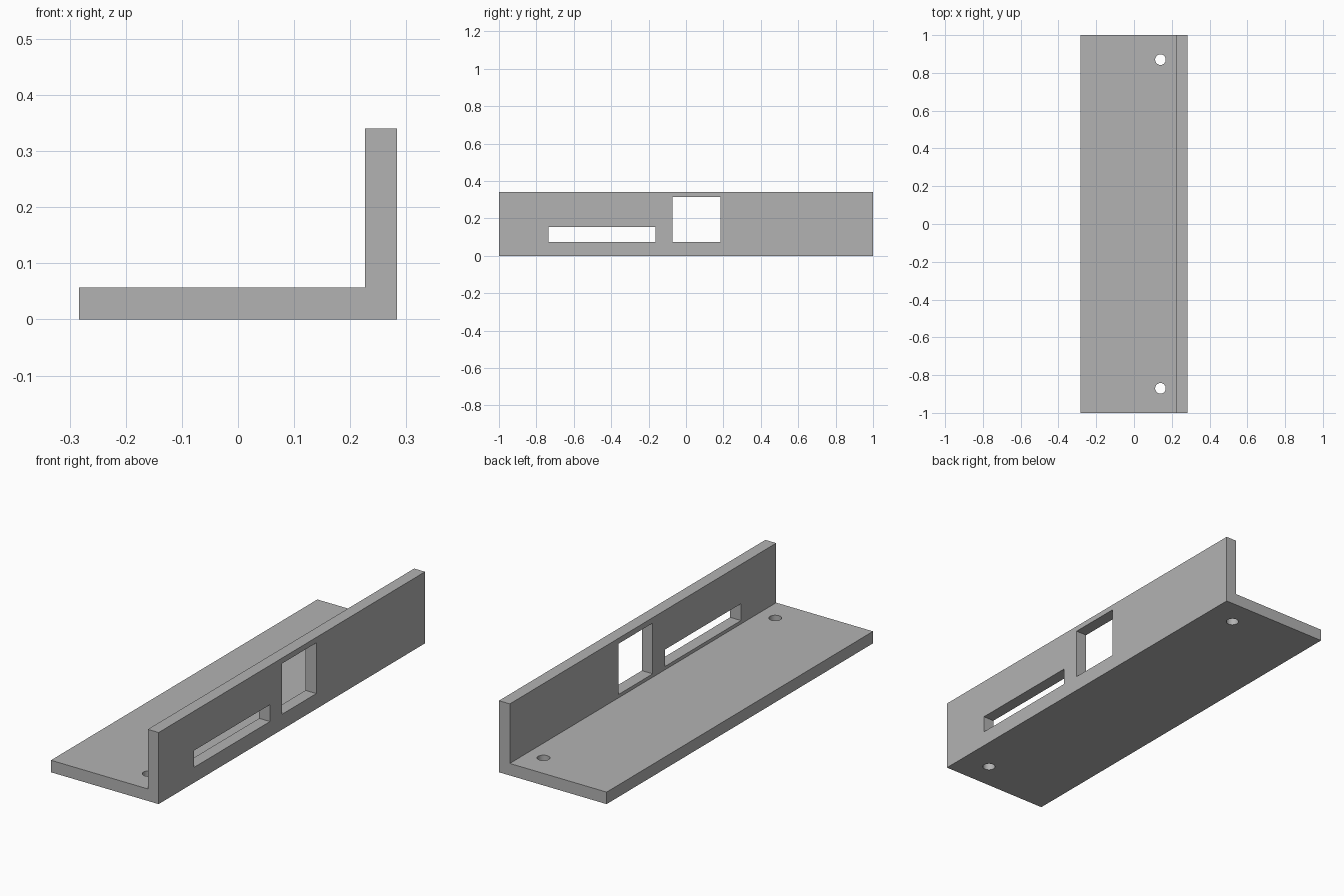
import bpy
import bmesh
from mathutils import Matrix

if "Cube" in bpy.data.objects:
    bpy.data.objects.remove(bpy.data.objects["Cube"], do_unlink=True)

grey = bpy.data.materials.new("plain_grey")
grey.use_nodes = True
colour = (0.45, 0.45, 0.45, 1)
grey.diffuse_color = colour
grey.node_tree.nodes["Principled BSDF"].inputs["Base Color"].default_value = colour

HALF_WIDTH, HEIGHT, THICK = 0.283, 0.34, 0.057
WALL_X = HALF_WIDTH - THICK


def make_object(name, bm):
    bmesh.ops.recalc_face_normals(bm, faces=bm.faces)
    mesh = bpy.data.meshes.new(name)
    bm.to_mesh(mesh)
    bm.free()
    mesh.materials.append(grey)
    obj = bpy.data.objects.new(name, mesh)
    bpy.context.collection.objects.link(obj)
    return obj


def cut(target, cutter):
    """Subtract the cutter, apply the result and discard the helper."""
    cutter.hide_render = True
    mod = target.modifiers.new("cut", "BOOLEAN")
    mod.operation, mod.solver, mod.object = "DIFFERENCE", "EXACT", cutter
    bpy.context.view_layer.objects.active = target
    bpy.ops.object.modifier_apply(modifier=mod.name)
    bpy.data.objects.remove(cutter, do_unlink=True)


def wall_opening(name, y0, y1, z0, z1):
    bm = bmesh.new()
    place = Matrix.Translation((WALL_X + THICK / 2, (y0 + y1) / 2, (z0 + z1) / 2))
    size = Matrix.Diagonal((THICK * 2, y1 - y0, z1 - z0, 1))
    bmesh.ops.create_cube(bm, size=1, matrix=place @ size)
    cut(bracket, make_object(name, bm))


def screw_hole(name, y):
    bm = bmesh.new()
    bmesh.ops.create_cone(bm, cap_ends=True, segments=32, radius1=0.028, radius2=0.028,
                          depth=THICK * 3, matrix=Matrix.Translation((0.14, y, THICK / 2)))
    cut(bracket, make_object(name, bm))


# L-shaped profile swept along the length
bm = bmesh.new()
profile = [(-HALF_WIDTH, 0), (HALF_WIDTH, 0), (HALF_WIDTH, HEIGHT),
           (WALL_X, HEIGHT), (WALL_X, THICK), (-HALF_WIDTH, THICK)]
face = bm.faces.new([bm.verts.new((x, -1, z)) for x, z in profile])
swept = bmesh.ops.extrude_face_region(bm, geom=[face])["geom"]
bmesh.ops.translate(bm, vec=(0, 2, 0),
                    verts=[v for v in swept if isinstance(v, bmesh.types.BMVert)])
bracket = make_object("angle_bracket", bm)

# Openings in the upright wall
wall_opening("slot_cutter", -0.736, -0.164, 0.073, 0.153)
wall_opening("window_cutter", -0.073, 0.184, 0.073, 0.314)

# Mounting holes in the base
for side in (-1, 1):
    screw_hole("screw_hole_cutter", side * 0.87)

# Smooth hole walls, crisp edges everywhere else
bpy.ops.object.select_all(action="DESELECT")
bracket.select_set(True)
bpy.context.view_layer.objects.active = bracket
bpy.ops.object.shade_smooth_by_angle()
